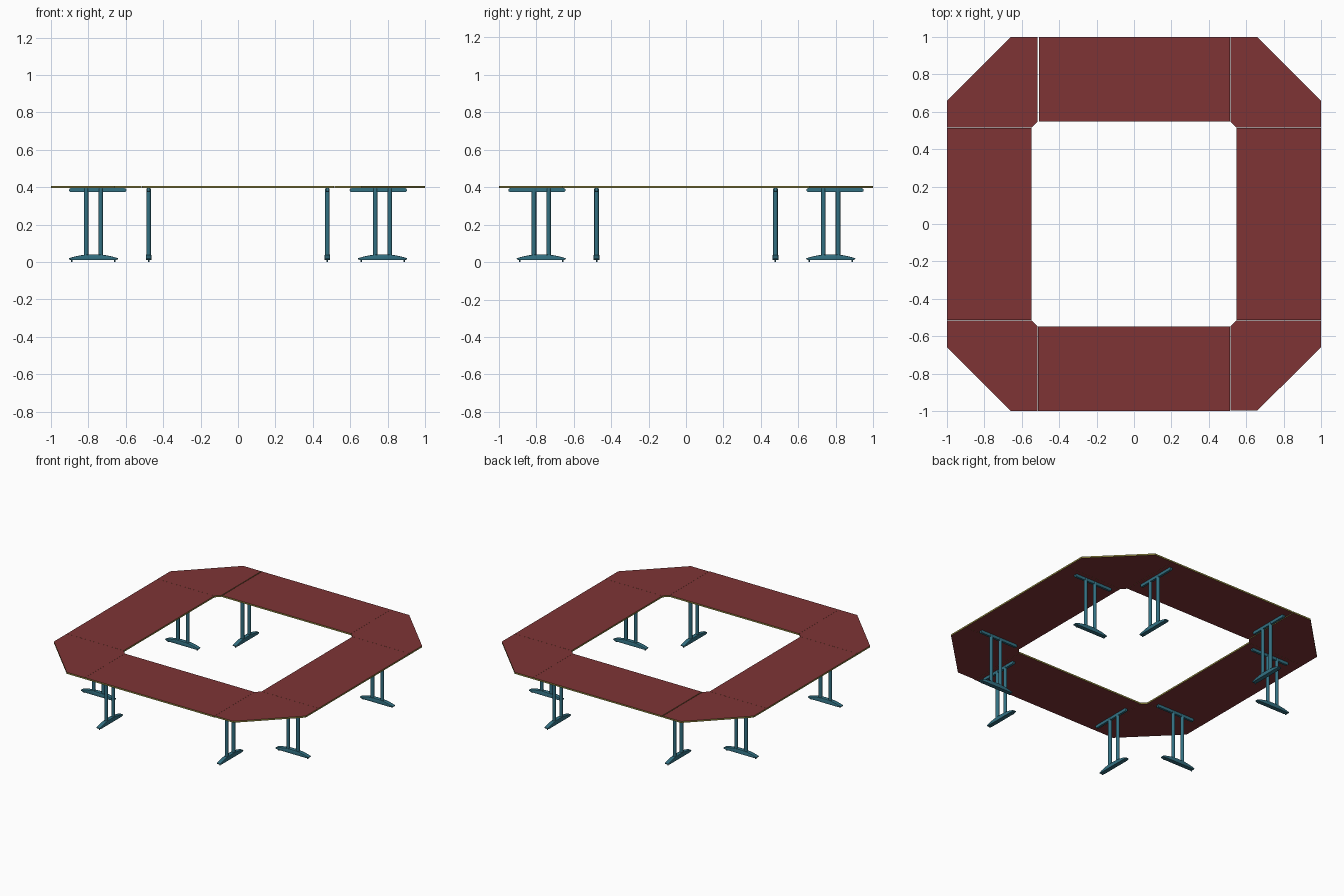
import bpy, bmesh, math
from mathutils import Matrix, Vector

cube = bpy.data.objects.get("Cube")
if cube:
    bpy.data.objects.remove(cube, do_unlink=True)


def material(name, rgb):
    m = bpy.data.materials.new(name)
    m.use_nodes = True
    m.diffuse_color = (*rgb, 1)
    m.node_tree.nodes["Principled BSDF"].inputs["Base Color"].default_value = (*rgb, 1)
    return m


RED = material("dark red laminate", (0.21, 0.034, 0.036))
OLIVE = material("olive edge band", (0.28, 0.24, 0.05))
TEAL = material("teal metal", (0.032, 0.16, 0.22))

TOP, UNDER = 0.407, 0.396
OUT, CUT = 1.0, 0.66        # outer edge and start of the corner cut
INN, SEAM = 0.548, 0.515    # inner edge and seam between panels


def add_object(name, bm, mats, smooth=False):
    bmesh.ops.recalc_face_normals(bm, faces=bm.faces)
    me = bpy.data.meshes.new(name)
    bm.to_mesh(me)
    bm.free()
    for m in mats:
        me.materials.append(m)
    ob = bpy.data.objects.new(name, me)
    bpy.context.collection.objects.link(ob)
    if smooth:
        bpy.ops.object.select_all(action='DESELECT')
        ob.select_set(True)
        bpy.context.view_layer.objects.active = ob
        bpy.ops.object.shade_smooth_by_angle(angle=math.radians(40))
    return ob


def extrude_outline(bm, points, vec):
    face = bm.faces.new([bm.verts.new(p) for p in points])
    new = bmesh.ops.extrude_face_region(bm, geom=[face])["geom"]
    bmesh.ops.translate(bm, vec=vec, verts=[v for v in new if isinstance(v, bmesh.types.BMVert)])


# Table top panels: red faces with an olive band around every edge
def panel(name, outline):
    bm = bmesh.new()
    extrude_outline(bm, [(x, y, UNDER) for x, y in outline], (0, 0, TOP - UNDER))
    bm.normal_update()
    for f in bm.faces:
        f.material_index = 0 if abs(f.normal.z) > 0.5 else 1
    add_object(name, bm, [RED, OLIVE])


GAP = 0.0008
for side, turn in (("back", 0), ("right", 1), ("front", 2), ("left", 3)):
    rot = Matrix.Rotation(-turn * math.pi / 2, 2)
    s = SEAM - GAP
    # One joint stands slightly open
    start = -s + (0.005 if side == "back" else 0)
    straight = [(start, INN), (s, INN), (s, OUT), (start, OUT)]
    panel(side + "_panel", [rot @ Vector(p) for p in straight])

for sx in (-1, 1):
    for sy in (-1, 1):
        name = ("front" if sy < 0 else "back") + ("_left" if sx > 0 else "_right") + "_corner_panel"
        out_y = OUT - (0.004 if sx > 0 > sy else 0)
        corner = [(SEAM, INN), (SEAM, out_y), (CUT, out_y), (OUT, CUT), (OUT, SEAM), (INN, SEAM)]
        panel(name, [(x * sx, y * sy) for x, y in corner])


# Leg parts, built along local x and centred on the foot
def foot_outline():
    half, base, steps = 0.132, 0.011, 12
    pts = [(half - 0.012, base), (half - 0.002, base + 0.003)]
    for i in range(steps + 1):
        t = 1 - 2 * i / steps
        pts.append((half * t, 0.041 - 0.021 * abs(t) ** 2.2))
    return pts + [(-half + 0.002, base + 0.003), (-half + 0.012, base)]


def bar_outline(x0, x1, z, r):
    pts = []
    for cx, a0 in ((x1 - r, -90), (x0 + r, 90)):
        for i in range(9):
            a = math.radians(a0 + 22.5 * i)
            pts.append((cx + r * math.cos(a), z + r * math.sin(a)))
    return pts


def slab(bm, outline, width):
    extrude_outline(bm, [(x, -width / 2, z) for x, z in outline], (0, width, 0))


def cylinder(bm, x, z0, z1, r, sides=16):
    bmesh.ops.create_cone(bm, cap_ends=True, segments=sides, radius1=r, radius2=r,
                          depth=z1 - z0, matrix=Matrix.Translation((x, 0, (z0 + z1) / 2)))


def leg(name, place, shift):
    bm = bmesh.new()
    slab(bm, foot_outline(), 0.03)
    long_edges = [e for e in bm.edges
                  if abs(e.verts[0].co.y - e.verts[1].co.y) < 1e-6 and e.calc_length() < 0.1]
    bmesh.ops.bevel(bm, geom=long_edges, offset=0.004, segments=2, profile=0.5, affect='EDGES')
    for x in (-0.115, 0.115):
        cylinder(bm, x, 0, 0.014, 0.004, 8)
    bm.transform(place)
    add_object(name + "_foot", bm, [TEAL], True)

    bm = bmesh.new()
    for x in (-0.039, 0.039):
        cylinder(bm, x, 0.03, 0.392, 0.0122)
    bm.transform(place)
    add_object(name + "_posts", bm, [TEAL], True)

    bm = bmesh.new()
    slab(bm, bar_outline(shift - 0.153, shift + 0.153, 0.3845, 0.0105), 0.016)
    bm.transform(place)
    add_object(name + "_support_bar", bm, [TEAL], True)


# Two legs under each corner, one along each axis
REACH, INSET = 0.773, 0.478
for sx in (-1, 1):
    for sy in (-1, 1):
        name = ("front" if sy < 0 else "back") + ("_left" if sx > 0 else "_right")
        side_turn = Matrix.Rotation(0 if sx > 0 else math.pi, 4, 'Z')
        leg(name + "_side_leg",
            Matrix.Translation((sx * REACH, sy * INSET, 0)) @ side_turn, -0.023)
        end_turn = Matrix.Rotation(sy * math.pi / 2, 4, 'Z')
        leg(name + "_end_leg",
            Matrix.Translation((sx * INSET, sy * REACH, 0)) @ end_turn, 0.023)
